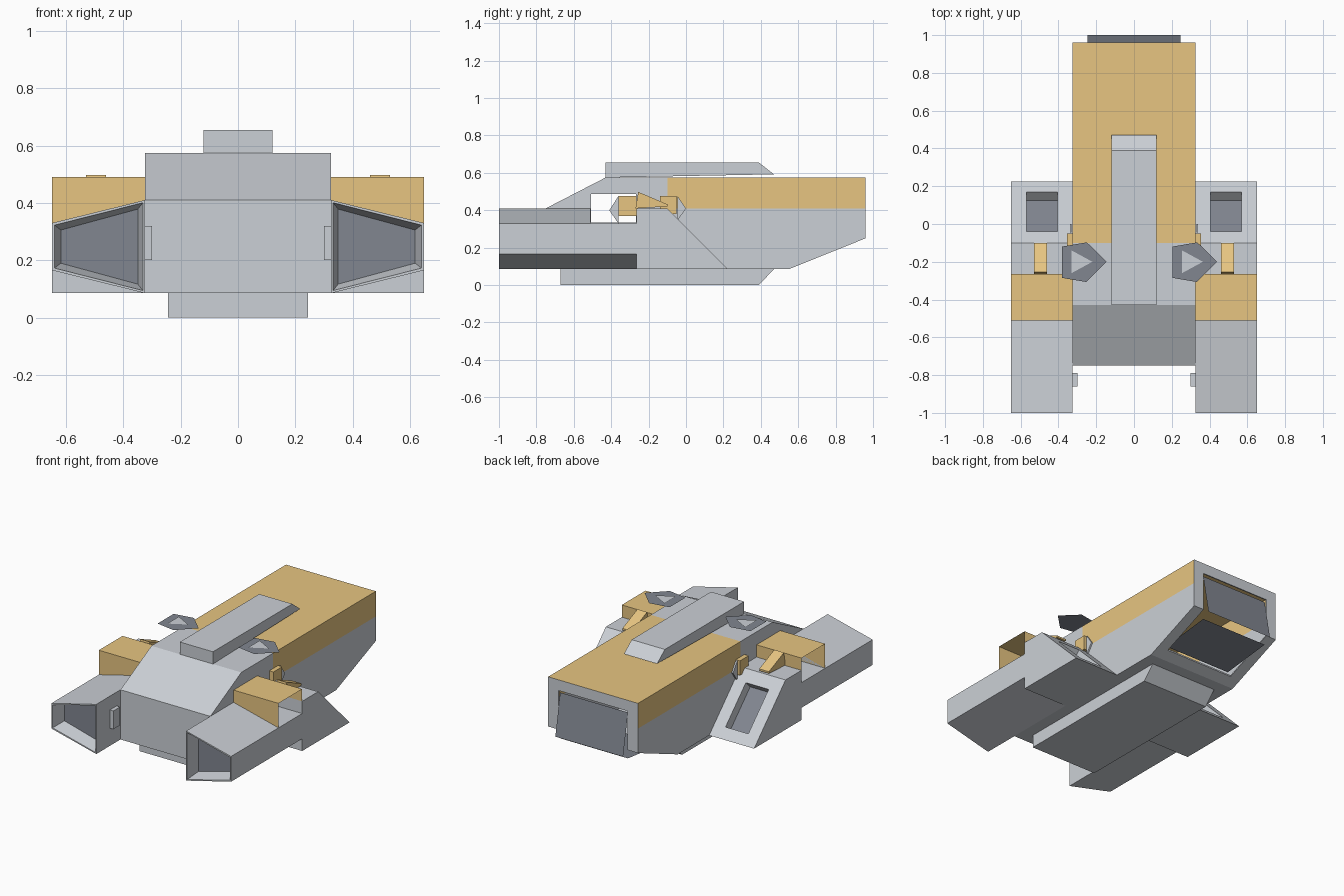
import bpy, bmesh
from mathutils import Vector

if "Cube" in bpy.data.objects:
    bpy.data.objects.remove(bpy.data.objects["Cube"])


def material(name, rgb):
    m = bpy.data.materials.new(name)
    m.diffuse_color = (*rgb, 1)
    m.use_nodes = True
    m.node_tree.nodes["Principled BSDF"].inputs["Base Color"].default_value = m.diffuse_color
    return m


GREY = material("hull_grey", (0.60, 0.63, 0.67))
GOLD = material("gold_panel", (0.80, 0.56, 0.22))
DARK = material("dark_panel", (0.22, 0.24, 0.28))


def finish(bm, name, mats):
    bmesh.ops.recalc_face_normals(bm, faces=bm.faces)
    me = bpy.data.meshes.new(name)
    bm.to_mesh(me)
    bm.free()
    ob = bpy.data.objects.new(name, me)
    for m in mats:
        me.materials.append(m)
    bpy.context.collection.objects.link(ob)
    return ob


def loft_bm(a, b):
    """Closed solid between two matching loops of points."""
    bm = bmesh.new()
    va = [bm.verts.new(p) for p in a]
    vb = [bm.verts.new(p) for p in b]
    bm.faces.new(va)
    bm.faces.new(vb)
    n = len(va)
    for i in range(n):
        j = (i + 1) % n
        bm.faces.new((va[i], va[j], vb[j], vb[i]))
    bmesh.ops.recalc_face_normals(bm, faces=bm.faces)
    return bm


def side_bm(prof, x0, x1):
    return loft_bm([(x0, y, z) for y, z in prof], [(x1, y, z) for y, z in prof])


def side(name, prof, x0, x1, mat=GREY):
    return finish(side_bm(prof, x0, x1), name, [mat])


def rect(y0, y1, z0, z1):
    return [(y0, z0), (y1, z0), (y1, z1), (y0, z1)]


def sheet(name, pts, mat):
    bm = bmesh.new()
    bm.faces.new([bm.verts.new(p) for p in pts])
    return finish(bm, name, [mat])


def cut(ob, cutters, shell=0):
    """Optional thin shell, then boolean cuts, all applied."""
    if shell:
        m = ob.modifiers.new("shell", 'SOLIDIFY')
        m.thickness, m.offset = shell, -1
    for c in cutters:
        m = ob.modifiers.new("cut", 'BOOLEAN')
        m.operation, m.object, m.solver = 'DIFFERENCE', c, 'EXACT'
    bpy.context.view_layer.update()
    dg = bpy.context.evaluated_depsgraph_get()
    me = bpy.data.meshes.new_from_object(ob.evaluated_get(dg))
    ob.modifiers.clear()
    ob.data = me
    for c in cutters:
        bpy.data.objects.remove(c)


# Main hull: thin shell, gold over the upper rear
bm = side_bm([(-.75, .085), (.55, .085), (.96, .25), (.96, .575), (-.43, .575), (-.75, .41)], -.325, .325)
for co, no in (((0, 0, .41), (0, 0, 1)), ((0, -.1, 0), (0, 1, 0))):
    bmesh.ops.bisect_plane(bm, geom=bm.verts[:] + bm.edges[:] + bm.faces[:], plane_co=co, plane_no=no)
for f in bm.faces:
    c = f.calc_center_median()
    if c.z > .41 and c.y > -.1 and abs(f.normal.y) < .5:
        f.material_index = 1
hull = finish(bm, "main_hull", [GREY, GOLD])
cut(hull, [side("side_cutter", rect(-.508, -.267, .335, .487), -.6, .6),
           side("rear_cutter", rect(.62, 1.1, .0, .505), -.25, .25)], shell=.012)

# Rear door and lower ramp
sheet("rear_door", [(-.245, .95, .49), (.245, .95, .49), (.245, 1, .22), (-.245, 1, .22)], DARK)
sheet("rear_ramp", [(-.245, .95, .19), (.245, .95, .19), (.245, .60, .15), (-.245, .60, .15)], DARK)

# Keel and roof spine
side("keel", [(-.67, 0), (.39, 0), (.47, .085), (-.67, .085)], -.245, .245)
side("roof_spine", [(-.43, .575), (.47, .592), (.39, .655), (-.43, .655)], -.12, .12)

for s, tag in ((-1, "left"), (1, "right")):
    # Front pod with funnel intake
    sec = [(.325, .085), (.65, .165), (.65, .33), (.325, .41)]
    bm = loft_bm([(s * x, -1, z) for x, z in sec], [(s * x, -.51, z) for x, z in sec])
    face = min(bm.faces, key=lambda f: f.calc_center_median().y)
    bmesh.ops.inset_individual(bm, faces=[face], thickness=.012)
    bmesh.ops.inset_individual(bm, faces=[face], thickness=.028)
    for v in face.verts:
        v.co.y += .09
    face.material_index = 1
    finish(bm, tag + "_pod_front", [GREY, DARK])
    # Pod middle, lower under the gold hood
    sec = [(.325, .085), (.65, .165), (.65, .33), (.325, .33)]
    finish(loft_bm([(s * x, -.51, z) for x, z in sec], [(s * x, -.265, z) for x, z in sec]),
           tag + "_pod_middle", [GREY])
    # Pod rear with sloping back and recessed panel
    pod = side(tag + "_pod_rear", [(-.265, .085), (.225, .085), (-.1, .41), (-.265, .41)], s * .325, s * .65)
    slot = [(-.04, .35), (.17, .14)]
    n = Vector((.707, .707)) * .07
    prof = [(y + k * n.x, z + k * n.y) for (y, z), k in
            ((slot[0], -1), (slot[1], -1), (slot[1], 1), (slot[0], 1))]
    cut(pod, [side("slot_cutter", prof, s * .405, s * .57)])
    (ya, za), (yb, zb) = [(y - .9 * n.x, z - .9 * n.y) for y, z in slot]
    sheet(tag + "_slot_panel", [(s * .405, ya, za), (s * .57, ya, za), (s * .57, yb, zb), (s * .405, yb, zb)], DARK)
    # Gold hood: open-sided shell with a sloping tongue
    hx = (s * .325, s * .65)
    sheet(tag + "_hood_top", [(hx[0], -.51, .49), (hx[1], -.51, .49), (hx[1], -.265, .49), (hx[0], -.265, .49)], GOLD)
    sheet(tag + "_hood_front", [(hx[0], -.51, .33), (hx[1], -.51, .33), (hx[1], -.51, .49), (hx[0], -.51, .49)], GOLD)
    sheet(tag + "_hood_back", [(hx[0], -.265, .40), (hx[1], -.265, .40), (hx[1], -.265, .49), (hx[0], -.265, .49)], GOLD)
    side(tag + "_hood_tongue", [(-.27, .41), (-.1, .42), (-.1, .432), (-.255, .498)], s * .46, s * .53, GOLD)
    # Small side fittings
    side(tag + "_inner_block", rect(-.36, -.265, .37, .475), s * .33, s * .36, GOLD)
    side(tag + "_rear_block", rect(-.14, -.05, .38, .475), s * .32, s * .355, GOLD)
    side(tag + "_front_tip", [(-.41, .40), (-.362, .475), (-.362, .33)], s * .33, s * .34)
    side(tag + "_rear_tip", [(0, .41), (-.045, .475), (-.045, .345)], s * .33, s * .34)
    side(tag + "_inner_vent", rect(-.86, -.79, .20, .32), s * .30, s * .325)

# Flat five-sided roof plates with a pale pointer
for cx, tag in ((-.265, "left"), (.32, "right")):
    pent = [(-.117, .08), (.015, .103), (.12, 0), (.012, -.107), (-.117, -.085)]
    sheet(tag + "_roof_plate", [(cx + x, -.2 + y, .65) for x, y in pent], DARK)
    sheet(tag + "_roof_pointer", [(cx + x, -.2 + y, .654) for x, y in ((-.065, .06), (.045, 0), (-.065, -.06))], GREY)
